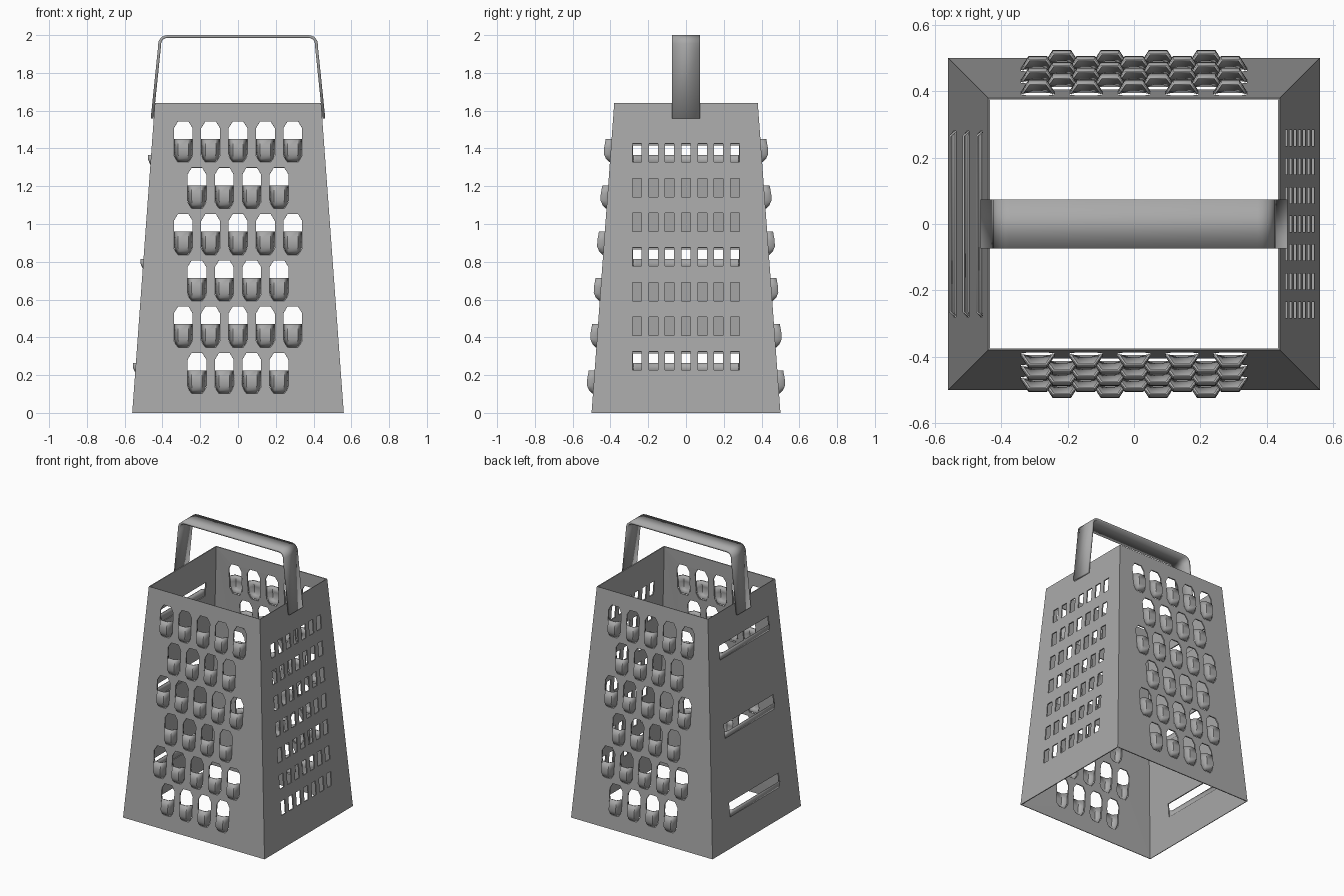
import bpy, bmesh, math
from mathutils import Vector, Matrix
from mathutils.geometry import delaunay_2d_cdt

if "Cube" in bpy.data.objects:
    bpy.data.objects.remove(bpy.data.objects["Cube"])

H, TAPER = 1.64, 0.12

steel = bpy.data.materials.new("brushed steel grey")
steel.diffuse_color = (0.4, 0.4, 0.4, 1)
steel.use_nodes = True
steel.node_tree.nodes["Principled BSDF"].inputs["Base Color"].default_value = steel.diffuse_color


def place(k, u, z, n=0.0):
    """Point on wall k (0 front, 1 right, 2 back, 3 left), n outward."""
    d = (0.50 if k % 2 == 0 else 0.56) - TAPER * z / H + n
    return Matrix.Rotation(k * math.pi / 2, 3, 'Z') @ Vector((u, -d, z))


def finish(bm, name, thickness, smooth=None):
    me = bpy.data.meshes.new(name)
    bm.to_mesh(me)
    bm.free()
    me.materials.append(steel)
    ob = bpy.data.objects.new(name, me)
    bpy.context.collection.objects.link(ob)
    m = ob.modifiers.new("thickness", 'SOLIDIFY')
    m.thickness = thickness
    m.offset = -1
    if smooth:
        bpy.ops.object.select_all(action='DESELECT')
        ob.select_set(True)
        bpy.context.view_layer.objects.active = ob
        bpy.ops.object.shade_smooth_by_angle(angle=math.radians(smooth))
    return ob


def wall(bm, k, holes):
    """Flat tapered panel with convex holes left open."""
    w = 0.56 if k % 2 == 0 else 0.50
    loops = [[(-w, 0), (w, 0), (w - TAPER, H), (TAPER - w, H)]] + holes
    pts, edges, owner = [], [], []
    for i, loop in enumerate(loops):
        b, c = len(pts), len(loop)
        pts += [Vector(p) for p in loop]
        owner += [i] * c
        edges += [(b + j, b + (j + 1) % c) for j in range(c)]
    vs, _, fs, orig, _, _ = delaunay_2d_cdt(pts, edges, [], 0, 1e-6)
    own = [owner[o[0]] if o else 0 for o in orig]
    bv = [bm.verts.new(place(k, v.x, v.y)) for v in vs]
    out = place(k, 0, 0, 1) - place(k, 0, 0)
    for f in fs:
        ids = {own[i] for i in f}
        if len(ids) == 1 and ids != {0}:
            continue
        face = bm.faces.new([bv[i] for i in f])
        face.normal_update()
        if face.normal.dot(out) < 0:
            face.normal_flip()


def scoop(bm, k, u, z, rows, ratio):
    """Raised lip: rows of (height offset, half width, bulge)."""
    grid = [[bm.verts.new(place(k, u + s * hw, z + dz, n * b))
             for s, b in ((-1, 0), (-ratio, 1), (ratio, 1), (1, 0))]
            for dz, hw, n in rows]
    for top, low in zip(grid, grid[1:]):
        for j in range(3):
            bm.faces.new((low[j], low[j + 1], top[j + 1], top[j]))


def rect(u, z, a, b):
    return [(u - a, z - b), (u + a, z - b), (u + a, z + b), (u - a, z + b)]


# Hole layouts
coarse = []
for r in range(6):
    n = 4 if r % 2 == 0 else 5
    coarse += [((i - (n - 1) / 2) * 0.145, 0.21 + r * 0.245) for i in range(n)]
OCT = [(.028, -.108), (.05, -.072), (.05, .072), (.028, .108),
       (-.028, .108), (-.05, .072), (-.05, -.072), (-.028, -.108)]
coarse_holes = [[(u + a, z + b) for a, b in OCT] for u, z in coarse]
fine_holes = [rect((i - 3) * 0.0865, 0.275 + r * 0.1835, .024, .049)
              for r in range(7) for i in range(7)]
slots = [0.265, 0.815, 1.365]
slot_holes = [rect(0, z, .28, .05) for z in slots]

# Body: four tapered walls welded at the corners
bm = bmesh.new()
for k, holes in enumerate((coarse_holes, fine_holes, coarse_holes, slot_holes)):
    wall(bm, k, holes)
bmesh.ops.remove_doubles(bm, verts=bm.verts, dist=1e-5)
finish(bm, "grater_body", 0.008)

# Coarse grating scoops, front and back
CUP = [(.015, .05, .031), (-.03, .05, .036), (-.065, .05, .035),
       (-.09, .041, .022), (-.108, .028, .003)]
for k, name in ((0, "front_scoops"), (2, "back_scoops")):
    bm = bmesh.new()
    for u, z in coarse:
        scoop(bm, k, u, z, CUP, 0.55)
    finish(bm, name, 0.007, 40)

# Slicing lips on the left
bm = bmesh.new()
for z in slots:
    scoop(bm, 3, 0, z, [(0, .28, .016), (-.025, .28, .014), (-.05, .28, .001)], 0.95)
finish(bm, "slicer_lips", 0.006, 40)

# Handle: bent flat strap
half = [(0.462, 1.56), (0.424, 1.93)]
for i in range(6):
    a = math.radians(5 + 85 * i / 5)
    half.append((0.373 + 0.05 * math.cos(a), 1.95 + 0.05 * math.sin(a)))
path = half + [(-x, z) for x, z in reversed(half)]
bm = bmesh.new()
pairs = [[bm.verts.new((x, y, z)) for y in (-0.074, 0.074)] for x, z in path]
for a, b in zip(pairs, pairs[1:]):
    bm.faces.new((a[0], a[1], b[1], b[0]))
for f in bm.faces:
    f.normal_update()
    if f.normal.dot(f.calc_center_median() - Vector((0, 0, 1.5))) < 0:
        f.normal_flip()
finish(bm, "handle", 0.015, 30)
